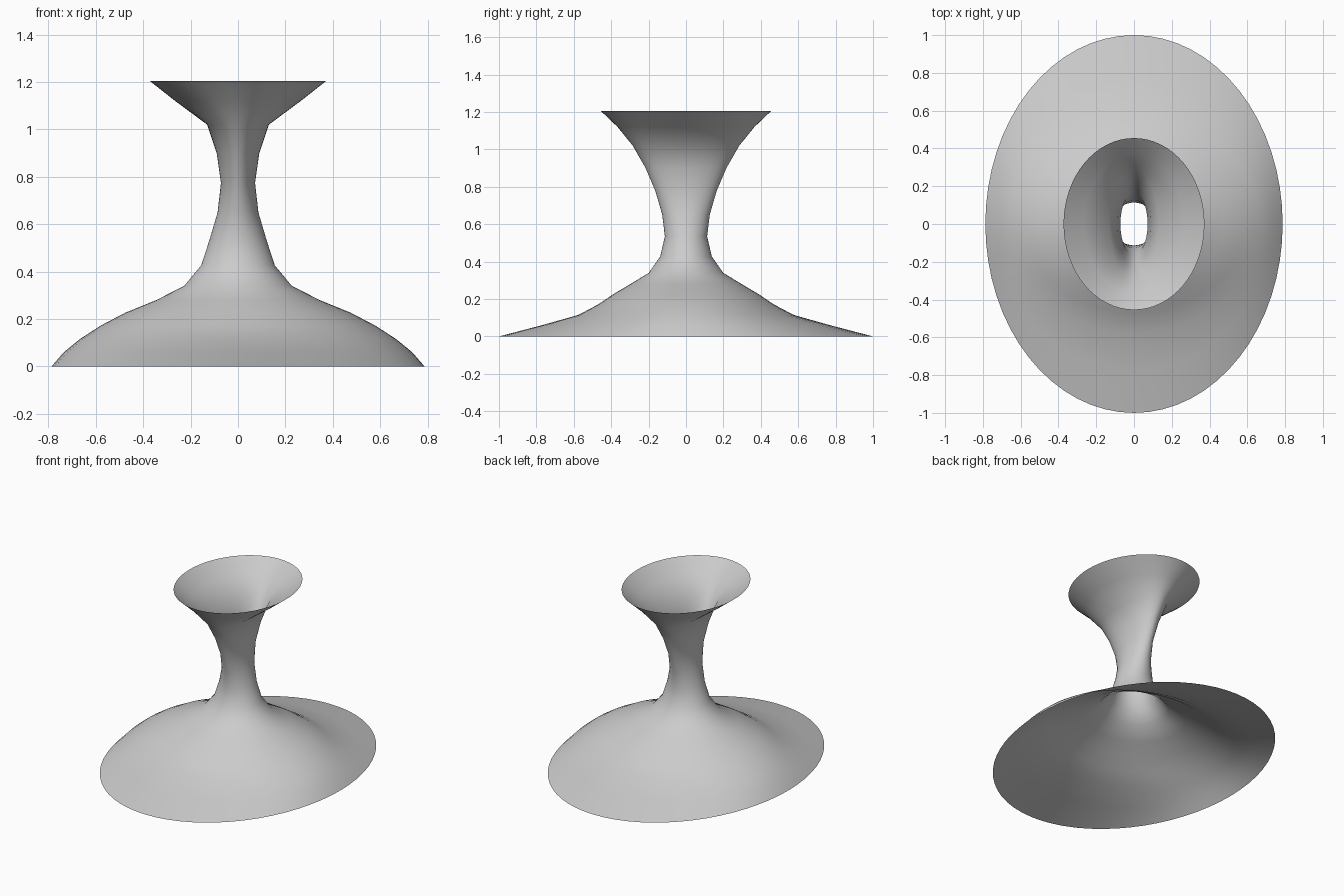
import bpy, bmesh, math

if "Cube" in bpy.data.objects:
    bpy.data.objects.remove(bpy.data.objects["Cube"])

SEGMENTS = 64
# Elliptical sections: height, half width (x), half depth (y)
SECTIONS = [
    (0.00, 0.787, 1.00), (0.06, 0.735, 0.77), (0.115, 0.668, 0.575),
    (0.172, 0.58, 0.468), (0.227, 0.475, 0.387), (0.28, 0.345, 0.297),
    (0.34, 0.227, 0.199), (0.427, 0.155, 0.138), (0.535, 0.12, 0.113),
    (0.65, 0.086, 0.127), (0.775, 0.072, 0.163), (0.90, 0.09, 0.216),
    (1.02, 0.13, 0.285), (1.12, 0.265, 0.366), (1.205, 0.373, 0.455),
]

# Open flared shell lofted through the sections
bm = bmesh.new()
rings = []
for z, rx, ry in SECTIONS:
    angles = [math.tau * i / SEGMENTS for i in range(SEGMENTS)]
    rings.append([bm.verts.new((rx * math.cos(a), ry * math.sin(a), z)) for a in angles])
for low, high in zip(rings, rings[1:]):
    for i in range(SEGMENTS):
        j = (i + 1) % SEGMENTS
        bm.faces.new((low[i], low[j], high[j], high[i])).smooth = True

mesh = bpy.data.meshes.new("flared_shell")
bm.to_mesh(mesh)
bm.free()
shell = bpy.data.objects.new("flared_shell", mesh)
bpy.context.collection.objects.link(shell)
